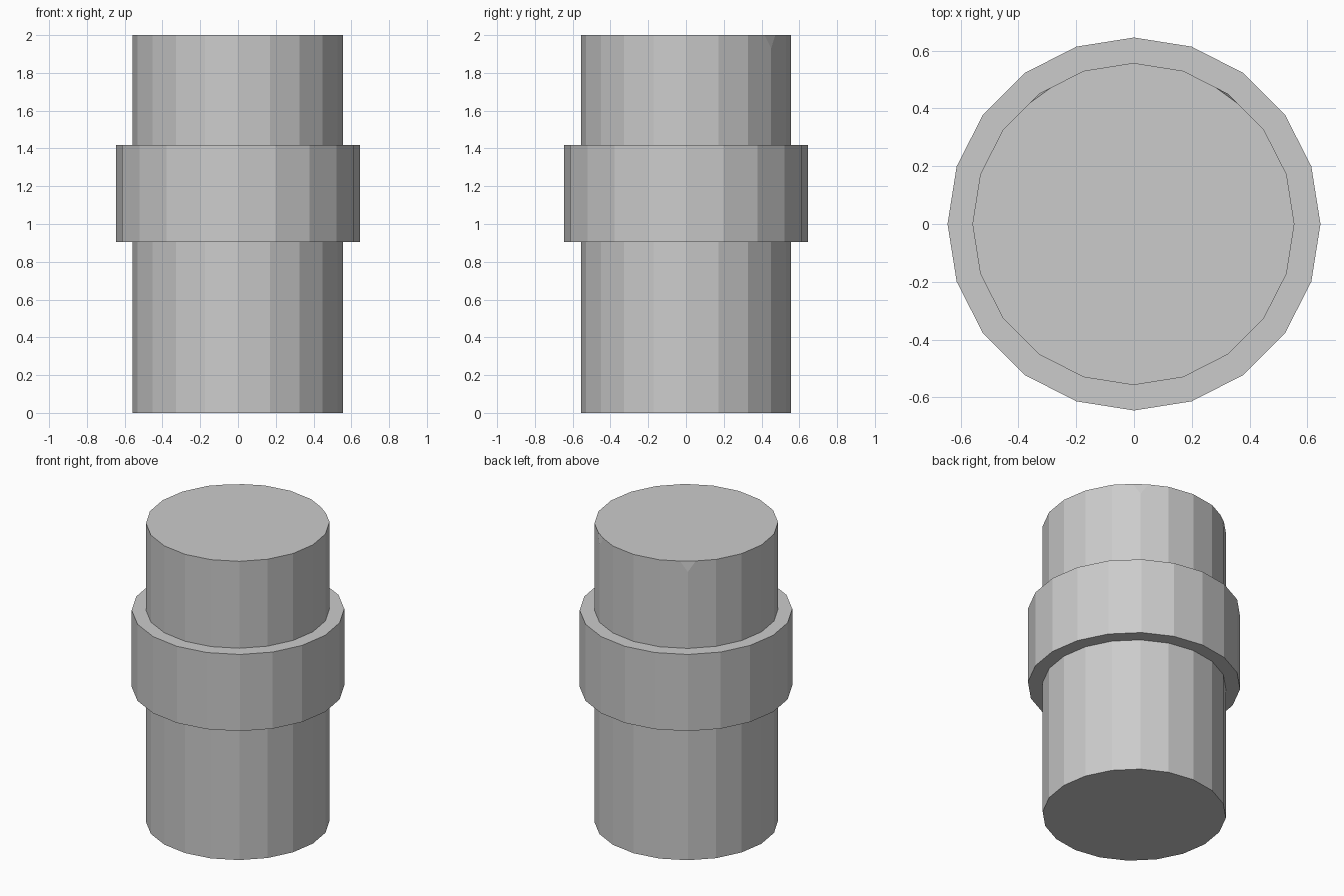
import bpy, bmesh
from math import cos, sin, radians
from mathutils import Vector, Matrix

if "Cube" in bpy.data.objects:
    bpy.data.objects.remove(bpy.data.objects["Cube"])


def cylinder(name, radius, z0, z1, chips=(), x=0.0):
    """20-sided flat-shaded cylinder; chips are angles of nicked top corners."""
    bm = bmesh.new()
    bmesh.ops.create_cone(bm, cap_ends=True, segments=20, radius1=radius,
                          radius2=radius, depth=z1 - z0,
                          matrix=Matrix.Translation((0, 0, (z0 + z1) / 2)) @ Matrix.Rotation(radians(90), 4, 'Z'))
    for a in chips:
        def rim(deg):
            return Vector((radius * cos(radians(deg)), radius * sin(radians(deg)), z1))
        corner = rim(a)
        left = corner.lerp(rim(a + 18), 0.28)
        right = corner.lerp(rim(a - 18), 0.28)
        low = corner - Vector((0, 0, 0.07))
        normal = (left - low).cross(right - low).normalized()
        if normal.dot(corner - low) < 0:
            normal.negate()
        cut = bmesh.ops.bisect_plane(bm, geom=bm.verts[:] + bm.edges[:] + bm.faces[:],
                                     plane_co=low, plane_no=normal, clear_outer=True)
        edges = [e for e in cut['geom_cut'] if isinstance(e, bmesh.types.BMEdge)]
        bmesh.ops.holes_fill(bm, edges=edges)
    bmesh.ops.recalc_face_normals(bm, faces=bm.faces)
    mesh = bpy.data.meshes.new(name)
    bm.to_mesh(mesh)
    bm.free()
    obj = bpy.data.objects.new(name, mesh)
    obj.location.x = x
    bpy.context.collection.objects.link(obj)
    return obj


# Main post with two small chips on the back of the top rim
cylinder("post", 0.557, 0.0, 2.0, chips=(54, 126), x=-0.002)
# Wider band around the post
cylinder("collar", 0.645, 0.905, 1.418)
